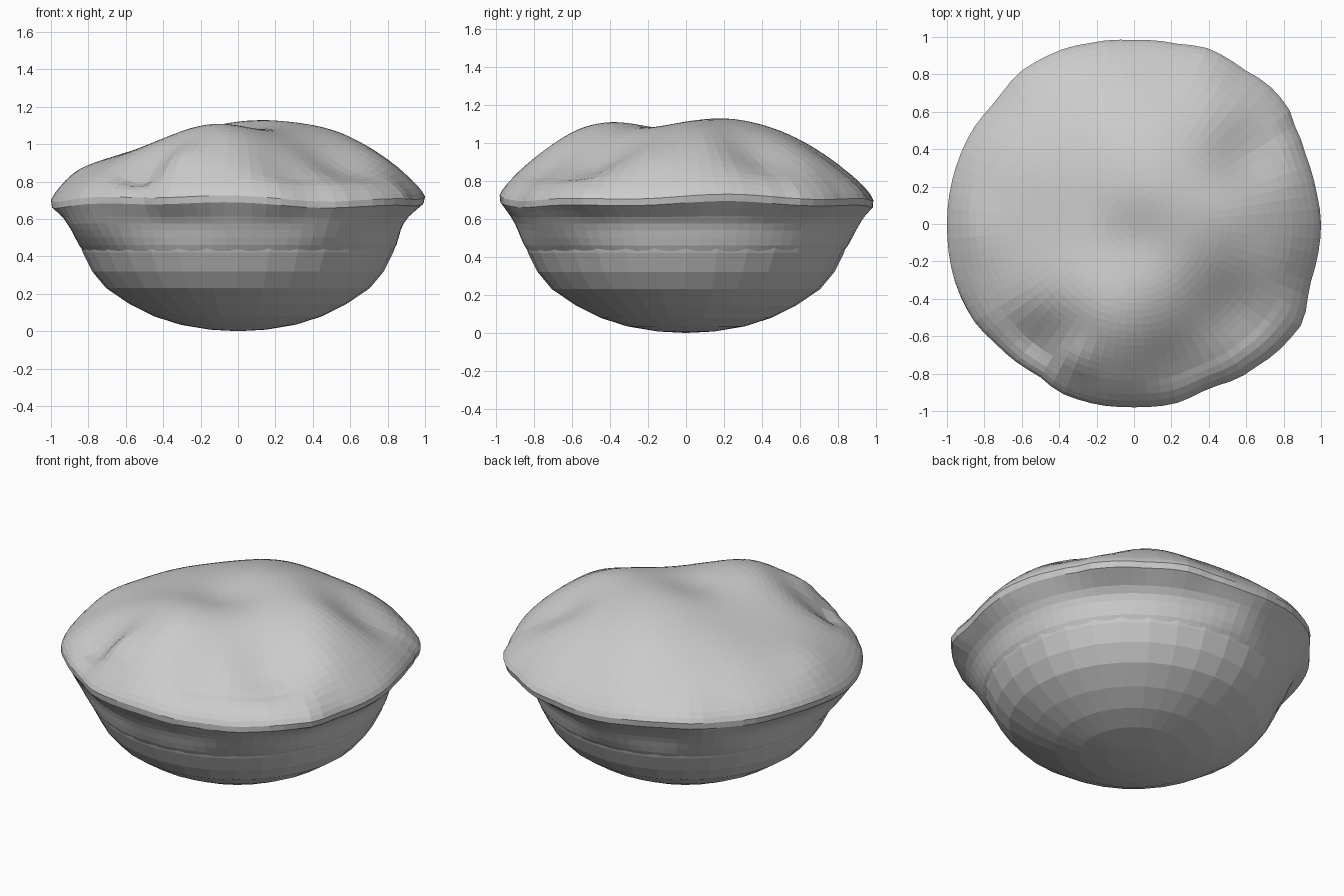
import bpy, bmesh
from math import sin, cos, radians, exp, pi

if "Cube" in bpy.data.objects:
    bpy.data.objects.remove(bpy.data.objects["Cube"])

SEG = 80


def lathe(name, rings, tip, flip=False):
    """Skin a list of equal-length vertex rings, closed by a tip at the start."""
    bm = bmesh.new()
    loops = [[bm.verts.new(p) for p in ring] for ring in rings]
    n = len(loops[0])
    for a, b in zip(loops, loops[1:]):
        for i in range(n):
            j = (i + 1) % n
            bm.faces.new((a[i], a[j], b[j], b[i]))
    t = bm.verts.new(tip)
    for i in range(n):
        bm.faces.new((t, loops[0][(i + 1) % n], loops[0][i]))
    bmesh.ops.recalc_face_normals(bm, faces=bm.faces)
    me = bpy.data.meshes.new(name)
    bm.to_mesh(me)
    bm.free()
    ob = bpy.data.objects.new(name, me)
    bpy.context.collection.objects.link(ob)
    # open surfaces: make sure the normals point outward
    if (me.polygons[-1].normal.z > 0) == flip:
        me.flip_normals()


# Bowl: faceted half ellipsoid
BOWL = [(.15, .008), (.31, .035), (.45, .08), (.58, .145), (.705, .23),
        (.78, .32), (.83, .42), (.855, .50), (.87, .57), (.885, .63)]
lathe("bowl", [[(r * cos(2 * pi * i / 32), r * sin(2 * pi * i / 32), z)
                for i in range(32)] for r, z in BOWL], (0, 0, 0), flip=True)


def bowl_radius(z):
    for (r0, z0), (r1, z1) in zip(BOWL, BOWL[1:]):
        if z <= z1:
            return r0 + (r1 - r0) * (z - z0) / (z1 - z0)
    return BOWL[-1][0]


# Rim outline: angle in degrees, radius
OUTLINE = [(0, 1.0), (12, .99), (21, .99), (30, 1.005), (38, 1.035), (46, 1.035),
           (54, 1.015), (66, 1.02), (78, .99), (90, .985), (102, .995), (113, 1.01),
           (126, 1.016), (139, .99), (151, 1.0), (180, 1.0), (197, 1.005),
           (210, 1.0), (224, .975), (239, .96), (246, .985), (258, .985),
           (270, .98), (282, .985), (294, .967), (307, 1.0), (321, 1.03),
           (328, 1.045), (342, .995), (360, 1.0)]
# Lumps and hollows in the topping: x, y, height, spread
LUMPS = [(.13, .2, .05, .25), (-.17, -.42, .055, .2), (0, -.1, -.04, .14),
         (-.55, 0, -.045, .28), (.55, .08, .04, .17), (.52, -.47, -.09, .16),
         (.25, -.73, -.05, .14), (-.5, -.65, -.09, .13), (-.33, -.72, .05, .08),
         (.6, .36, -.06, .14), (-.05, .6, .02, .2), (-.05, -.62, .03, .16),
         (-.9, -.05, .035, .14), (-.45, .65, -.02, .2), (.1, .85, -.02, .2),
         (.45, .62, .02, .14), (.75, -.2, .02, .12)]
# Drapes bulging over the bowl: angle, width, amount
DRAPES = [(205, 22, 1.0), (310, 20, .7), (95, 14, .5), (135, 15, .6), (270, 12, .25)]


def radius(a):
    for (a0, r0), (a1, r1) in zip(OUTLINE, OUTLINE[1:]):
        if a <= a1:
            s = (a - a0) / (a1 - a0)
            s = s * s * (3 - 2 * s)
            return r0 + (r1 - r0) * s


def drape(a):
    return sum(h * exp(-((((a - c + 180) % 360) - 180) / w) ** 2) for c, w, h in DRAPES)


def rim_z(a):
    t = radians(a)
    return .71 + .012 * sin(3 * t + 1) + .008 * sin(7 * t)


def dome_point(a, t):
    r = t * (1 + (radius(a) - 1) * t ** 4)
    x, y = r * cos(radians(a)), r * sin(radians(a))
    z = rim_z(a) * t ** 4 + .72 * (1 - t ** 4) + .37 * max(0, 1 - t ** 2.3) ** .78
    fade = min(1, (1 - t) * 7)
    z += fade * sum(h * exp(-((x - u) ** 2 + (y - v) ** 2) / (2 * s * s))
                    for u, v, h, s in LUMPS)
    return (x, y, z)


def skirt_point(a, k, z, bulge):
    """k blends from the bowl wall (0) to the rim outline (1)."""
    b = bowl_radius(z) + .004
    r = b + (radius(a) - b) * k + bulge * drape(a)
    z += (rim_z(a) - .71) * k
    return (r * cos(radians(a)), r * sin(radians(a)), z)


# Topping: lumpy dome, thin rolled lip, then a draped skirt merging into the bowl
angles = [360 * i / SEG for i in range(SEG)]
steps = [k / 26 for k in range(1, 26)] + [.985, 1]
rings = [[dome_point(a, t) for a in angles] for t in steps]
for k, z, bulge in [(.93, .675, .01), (.6, .645, .03), (.25, .61, .055), (.08, .575, .065),
                    (.02, .54, .055), (0, .50, .035), (0, .46, .012), (-.05, .43, 0)]:
    rings.append([skirt_point(a, k, z, bulge) for a in angles])
lathe("topping", rings, dome_point(0, 0))
